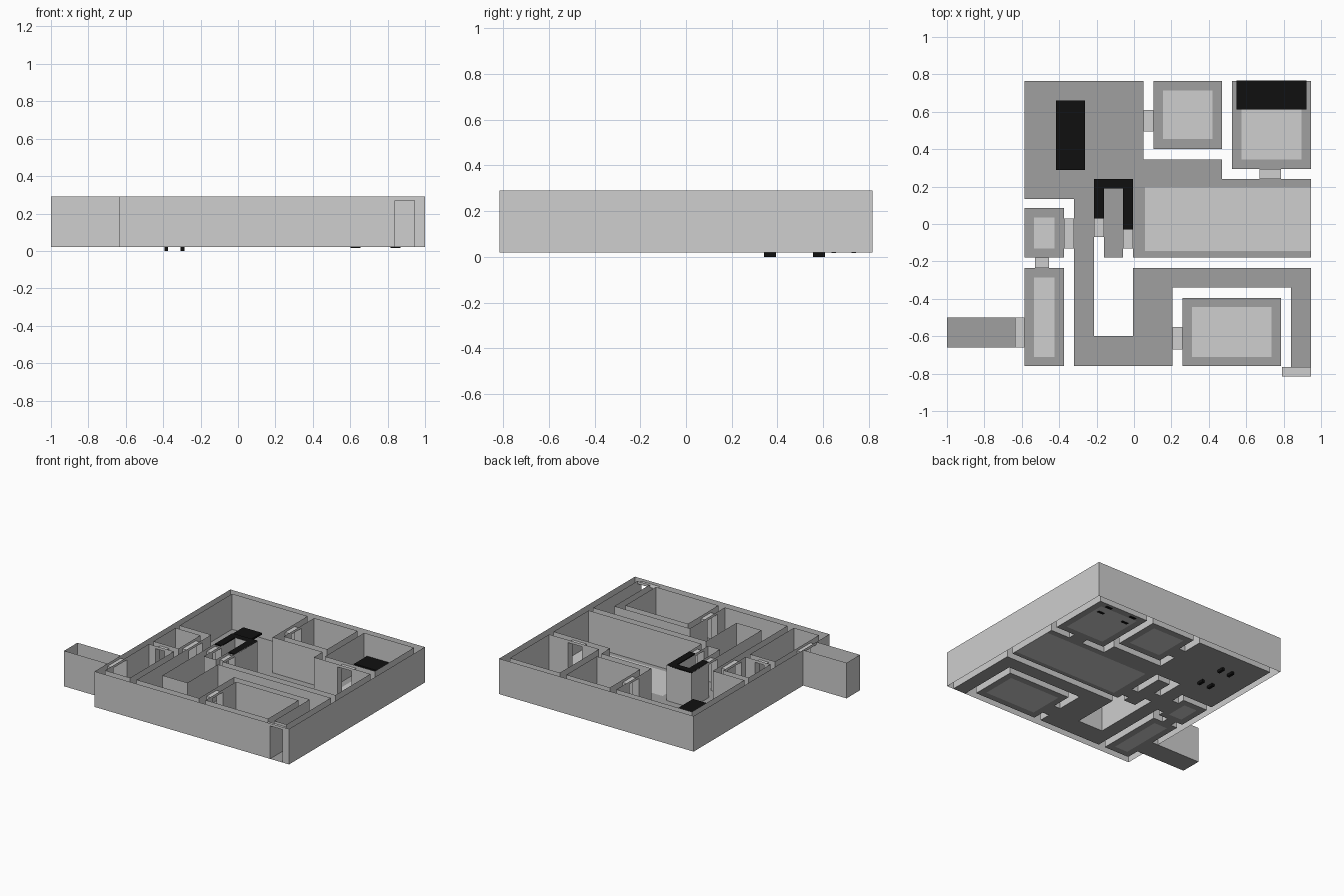
import bpy

if "Cube" in bpy.data.objects:
    bpy.data.objects.remove(bpy.data.objects["Cube"])

Z0, ZD, Z1 = 0.02, 0.27, 0.29   # floor, door head, wall top


def material(name, v):
    m = bpy.data.materials.new(name)
    m.diffuse_color = (v, v, v, 1)
    m.use_nodes = True
    m.node_tree.nodes["Principled BSDF"].inputs["Base Color"].default_value = m.diffuse_color
    return m


LIGHT = material("light grey", 0.62)
GREY = material("mid grey", 0.35)
BLACK = material("black", 0.005)


def make(name, quads, mats, idx=None):
    verts, faces = [], []
    for q in quads:
        faces.append(range(len(verts), len(verts) + 4))
        verts += q
    me = bpy.data.meshes.new(name)
    me.from_pydata(verts, [], [list(f) for f in faces])
    for m in mats:
        me.materials.append(m)
    if idx:
        for p, i in zip(me.polygons, idx):
            p.material_index = i
    ob = bpy.data.objects.new(name, me)
    bpy.context.collection.objects.link(ob)
    return ob


def rect(x0, y0, x1, y1):           # clockwise outline
    return [(x0, y1), (x1, y1), (x1, y0), (x0, y0)]


def flat(x0, y0, x1, y1, z):        # horizontal quad facing up
    return [(x0, y0, z), (x1, y0, z), (x1, y1, z), (x0, y1, z)]


def upright(p, q, a, b):            # vertical quad facing right of p -> q
    return [(*p, a), (*q, a), (*q, b), (*p, b)]


def box(x0, y0, z0, x1, y1, z1):
    c = rect(x0, y0, x1, y1)[::-1]
    return ([upright(c[i], c[(i + 1) % 4], z0, z1) for i in range(4)]
            + [flat(x0, y0, x1, y1, z1), flat(x0, y0, x1, y1, z0)[::-1]])


# Doorways: axis of passage, rectangle through the wall thickness
DOORS = [
    ("x", 0.05, 0.495, 0.105, 0.61), ("y", 0.67, 0.24, 0.785, 0.295),
    ("x", -0.215, -0.07, -0.16, 0.03), ("x", -0.06, -0.13, -0.005, -0.03),
    ("x", -0.375, -0.13, -0.32, 0.03), ("y", -0.53, -0.235, -0.455, -0.18),
    ("x", -0.635, -0.66, -0.585, -0.5), ("x", 0.205, -0.67, 0.26, -0.55),
    ("y", 0.84, -0.815, 0.945, -0.765),
]

# Rooms: outline and inset floor panel
HALL = [(-.585, .765), (.05, .765), (.05, .345), (.47, .345), (.47, .24),
        (.945, .24), (.945, -.18), (-.005, -.18), (-.005, .24), (-.215, .24),
        (-.215, -.6), (-.005, -.6), (-.005, -.235), (.945, -.235),
        (.945, -.765), (.84, -.765), (.84, -.34), (.205, -.34),
        (.205, -.76), (-.32, -.76), (-.32, .135), (-.585, .135)]
ROOMS = {
    "main_hall": (HALL, (.06, -.145, .945, .195)),
    "back_room": (rect(.105, .4, .47, .765), (.155, .455, .42, .715)),
    "corner_room": (rect(.525, .295, .945, .765), (.575, .345, .895, .715)),
    "small_lobby": (rect(-.16, -.18, -.06, .19), None),
    "side_closet": (rect(-.585, -.18, -.375, .085), (-.535, -.13, -.425, .035)),
    "side_room": (rect(-.585, -.76, -.375, -.235), (-.535, -.71, -.425, -.285)),
    "front_room": (rect(.26, -.76, .785, -.395), (.31, -.71, .735, -.445)),
    "entry_passage": (rect(-1, -.66, -.635, -.5), None),
}


def walls(outline):
    quads = []
    for p, q in zip(outline, outline[1:] + outline[:1]):
        k = 0 if p[1] == q[1] else 1          # coordinate running along wall
        c, lo, hi = p[1 - k], min(p[k], q[k]), max(p[k], q[k])
        gaps = []
        for axis, x0, y0, x1, y1 in DOORS:
            across, along = ((y0, y1), (x0, x1)) if axis == "y" else ((x0, x1), (y0, y1))
            if (axis == "y") == (k == 0) and c in across \
                    and along[0] >= lo - .001 and along[1] <= hi + .001:
                gaps.append(along)
        spans, at = [], lo
        for a, b in sorted(gaps):
            spans += [(at, a, Z0), (a, b, ZD)]
            at = b
        spans.append((at, hi, Z0))
        for a, b, z in spans:
            if b - a < .001:
                continue
            if q[k] < p[k]:
                a, b = b, a
            pt = (lambda t: (t, c)) if k == 0 else (lambda t: (c, t))
            quads.append(upright(pt(a), pt(b), z, Z1))
    return quads


def inside(x, y, poly):
    hit = False
    for (ax, ay), (bx, by) in zip(poly, poly[1:] + poly[:1]):
        if (ay > y) != (by > y) and x < ax + (y - ay) * (bx - ax) / (by - ay):
            hit = not hit
    return hit


def floor(name, poly, panel):
    r = panel or ()
    xs = sorted({p[0] for p in poly} | set(r[0::2]))
    ys = sorted({p[1] for p in poly} | set(r[1::2]))
    quads, idx = [], []
    for x0, x1 in zip(xs, xs[1:]):
        for y0, y1 in zip(ys, ys[1:]):
            x, y = (x0 + x1) / 2, (y0 + y1) / 2
            if inside(x, y, poly):
                quads.append(flat(x0, y0, x1, y1, Z0))
                idx.append(int(bool(r) and r[0] < x < r[2] and r[1] < y < r[3]))
    make(name, quads, [GREY, LIGHT], idx)


for name, (poly, panel) in ROOMS.items():
    floor(name + "_floor", poly, panel)
    make(name + "_walls", walls(poly), [LIGHT])

# Outer shell and outside of the entry passage (open tops)
make("outer_walls", walls(rect(-.635, -.815, 1.0, .815)[::-1]), [LIGHT])

# Door sills, jambs and heads
for i, (axis, x0, y0, x1, y1) in enumerate(DOORS):
    if axis == "x":
        jambs = [upright((x0, y1), (x1, y1), Z0, ZD), upright((x1, y0), (x0, y0), Z0, ZD)]
    else:
        jambs = [upright((x0, y0), (x0, y1), Z0, ZD), upright((x1, y1), (x1, y0), Z0, ZD)]
    hx = .79 if i == len(DOORS) - 1 else x0   # exit head runs into the wall
    make(f"doorway_{i + 1}", jambs + [flat(x0, y0, x1, y1, Z0), flat(hx, y0, x1, y1, ZD)],
         [LIGHT, GREY], [0, 0, 1, 0])


# Tables: flat top on four feet
def table(name, cx, cy, sx, sy, lx, ly, fx, fy, base):
    quads = box(cx - sx, cy - sy, .105, cx + sx, cy + sy, .12)
    for i in (-1, 1):
        for j in (-1, 1):
            x, y = cx + i * lx, cy + j * ly
            quads += box(x - fx, y - fy, base, x + fx, y + fy, .105)
    make(name, quads, [BLACK])


table("long_table", -.34, .475, .078, .185, .043, .107, .01, .026, 0.0)
table("wall_table", .735, .69, .186, .078, .107, .043, .026, .01, .017)

# Black cap on the wall around the small lobby
cap = []
for r in ((-.215, .03, -.16, .24), (-.16, .19, -.06, .24), (-.06, -.03, -.005, .24)):
    cap += box(r[0], r[1], .282, r[2], r[3], Z1)
make("lobby_wall_cap", cap, [BLACK])
